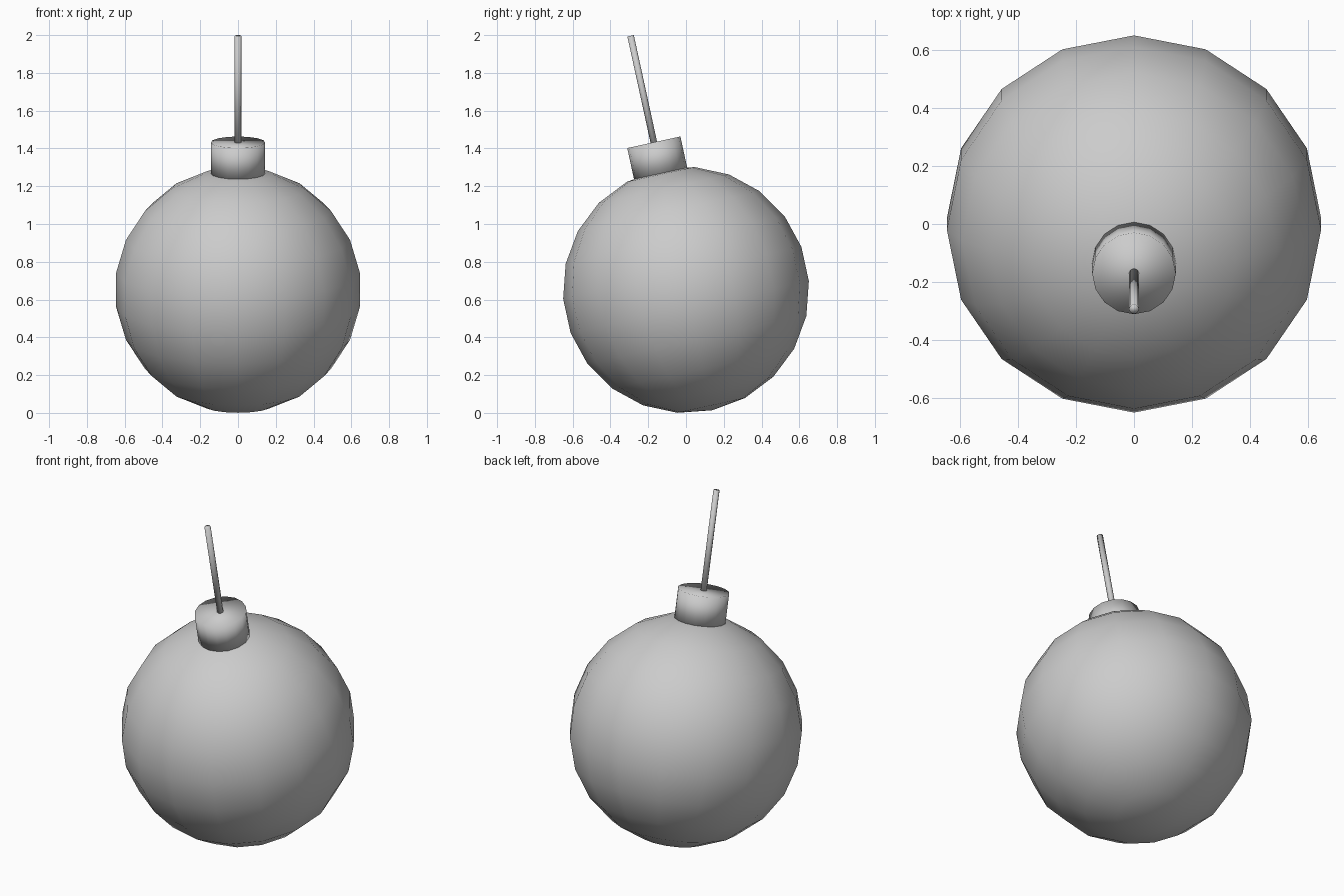
import bpy
from math import radians
from mathutils import Matrix, Vector

if "Cube" in bpy.data.objects:
    bpy.data.objects.remove(bpy.data.objects["Cube"])

# Everything shares one axis through the ball centre, leaning forward
CENTRE = Vector((0, 0, 0.651))
TILT = Matrix.Rotation(radians(12.3), 4, 'X')


def finish(name):
    ob = bpy.context.object
    ob.name = name
    bpy.ops.object.shade_smooth()
    return ob


def rod(name, radius, start, end, sides):
    """Cylinder spanning two distances along the tilted axis."""
    bpy.ops.mesh.primitive_cylinder_add(
        vertices=sides, radius=radius, depth=end - start,
        location=CENTRE + TILT @ Vector((0, 0, (start + end) / 2)),
        rotation=TILT.to_euler())
    return finish(name)


# Round body
bpy.ops.mesh.primitive_uv_sphere_add(
    segments=16, ring_count=11, radius=0.652,
    location=CENTRE, rotation=TILT.to_euler())
finish("ball_body")

# Collar, sunk slightly into the body
rod("collar", 0.144, 0.62, 0.80, 16)

# Thin fuse standing in the collar
rod("fuse", 0.0175, 0.76, 1.377, 8)
